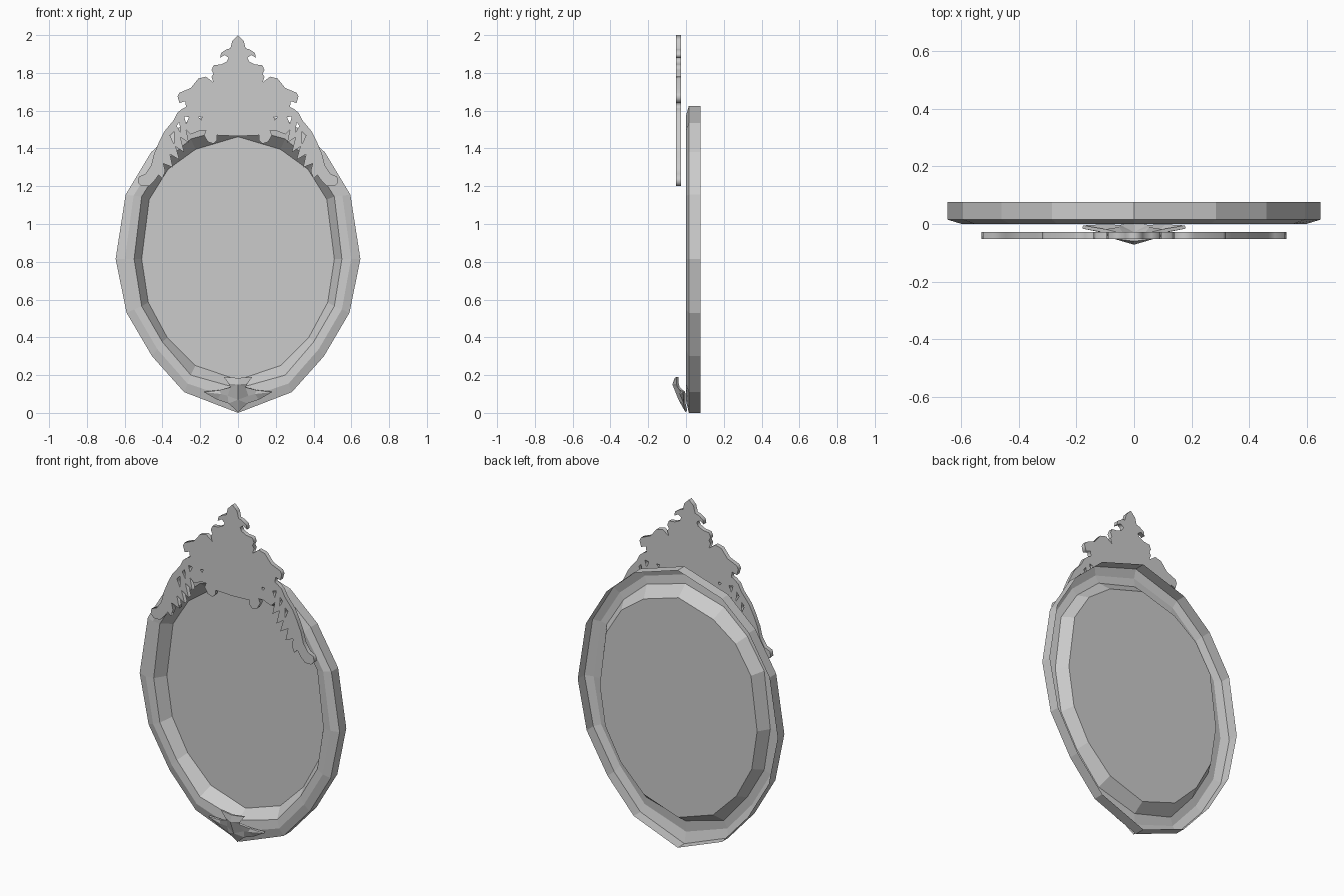
import bpy, bmesh


def mesh_object(name, verts, faces):
    bm = bmesh.new()
    vs = [bm.verts.new(v) for v in verts]
    for f in faces:
        bm.faces.new([vs[i] for i in f])
    bmesh.ops.recalc_face_normals(bm, faces=bm.faces)
    me = bpy.data.meshes.new(name)
    bm.to_mesh(me)
    bm.free()
    ob = bpy.data.objects.new(name, me)
    bpy.context.collection.objects.link(ob)
    return ob


def mirrored(half):
    # half outline runs from centre line to centre line
    return half + [(-x, z) for x, z in reversed(half[1:-1])]


# Oval outlines (16 sides): outer rim, opening edge, glass edge
outer = mirrored([(0, 0), (.285, .11), (.455, .30), (.59, .53), (.648, .815),
                  (.595, 1.155), (.46, 1.38), (.285, 1.535), (0, 1.625)])
opening = mirrored([(0, .13), (.25, .20), (.40, .375), (.51, .565), (.55, .815),
                    (.51, 1.145), (.40, 1.32), (.25, 1.45), (0, 1.52)])
glass = mirrored([(0, .175), (.225, .25), (.375, .40), (.475, .585), (.51, .815),
                  (.47, 1.13), (.37, 1.29), (.225, 1.395), (0, 1.462)])
ridge = [((a[0] + b[0]) / 2, (a[1] + b[1]) / 2) for a, b in zip(outer, opening)]

# Frame: hollow moulding, open at the back
rings = [(outer, .077), (outer, .015), (ridge, 0), (opening, .005), (glass, .07)]
n = len(outer)
verts = [(x, y, z) for ring, y in rings for x, z in ring]
faces = [(r * n + i, r * n + (i + 1) % n, (r + 1) * n + (i + 1) % n, (r + 1) * n + i)
         for r in range(len(rings) - 1) for i in range(n)]
mesh_object("oval_frame", verts, faces)

# Mirror glass
mesh_object("mirror_glass", [(x, .07, z) for x, z in glass], [range(n)])

# Crest: flat fretwork plate, half outline in hundredths of a unit
crest_half = [
    (0, 200), (3, 197), (4, 193), (6, 192.5), (9, 190.5), (9.5, 188), (7, 189.5), (5, 188),
    (6, 186), (9, 184.5), (13, 184), (14, 181.5), (13, 179.5), (14, 178), (13, 175),
    (17, 178), (21, 177), (25, 172), (31, 169.5), (32, 167.5), (31, 164), (28, 165),
    (27.5, 162), (29.5, 161), (32, 159), (34, 155), (39, 149), (42, 143),
    (44.5, 137), (46, 131), (49, 126.5), (52.5, 125), (53, 122), (51, 120), (47, 120),
    (44.5, 122.5), (42, 126), (40, 124), (38.5, 128), (39.5, 132), (34.5, 130), (36, 137),
    (31, 134), (33, 141), (28.5, 138), (30.5, 146), (26, 143), (27.5, 150), (25, 147.5),
    (20, 149.5), (17, 149.5), (18, 147), (16, 143.5), (13, 142.5), (11, 144.5), (11, 147),
    (0, 146.5)]
slits = [[(19, 157), (21, 156.5), (19.5, 155)],
         [(26, 156.5), (28.5, 157), (27.5, 153)],
         [(31, 154), (32.5, 152), (30.5, 148.5)],
         [(34, 149), (36, 147), (34, 142.5)]]
cu = bpy.data.curves.new("crest", 'CURVE')
cu.dimensions = '2D'
cu.fill_mode = 'BOTH'
cu.extrude = .0125
loops = [mirrored(crest_half)] + slits + [[(-x, z) for x, z in s] for s in slits]
for loop in loops:
    sp = cu.splines.new('POLY')
    sp.points.add(len(loop) - 1)
    for p, (x, z) in zip(sp.points, loop):
        p.co = (x / 100, z / 100, 0, 1)
    sp.use_cyclic_u = True
crest = bpy.data.objects.new("crest", cu)
bpy.context.collection.objects.link(crest)
crest.rotation_euler.x = 1.5707963
crest.location.y = -.0395

# Bottom ornament: leaning leaf spray with a flared cup, mirrored
v = [(0, -.004, .005), (.05, -.014, .05), (0, -.04, .07),       # 0-2 lower body
     (.055, -.022, .09), (0, -.072, .15), (.04, -.045, .135),   # 3-5 upper body
     (.11, -.012, .07), (.18, -.016, .11), (.10, -.03, .12),    # 6-8 side leaf
     (.09, -.034, .10),                                         # 9 leaf rib
     (.05, -.05, .155), (.075, -.05, .19), (0, -.06, .185)]     # 10-12 cup
f = [(0, 1, 2), (1, 3, 2), (2, 3, 5, 4), (1, 6, 9, 3), (6, 7, 9), (7, 8, 9),
     (3, 9, 8, 5), (4, 5, 10), (4, 10, 11, 12)]
ornament = mesh_object("bottom_ornament", v, f)
m = ornament.modifiers.new("mirror", 'MIRROR')
m.use_clip = True
s = ornament.modifiers.new("thickness", 'SOLIDIFY')
s.thickness = .012
s.offset = -1
